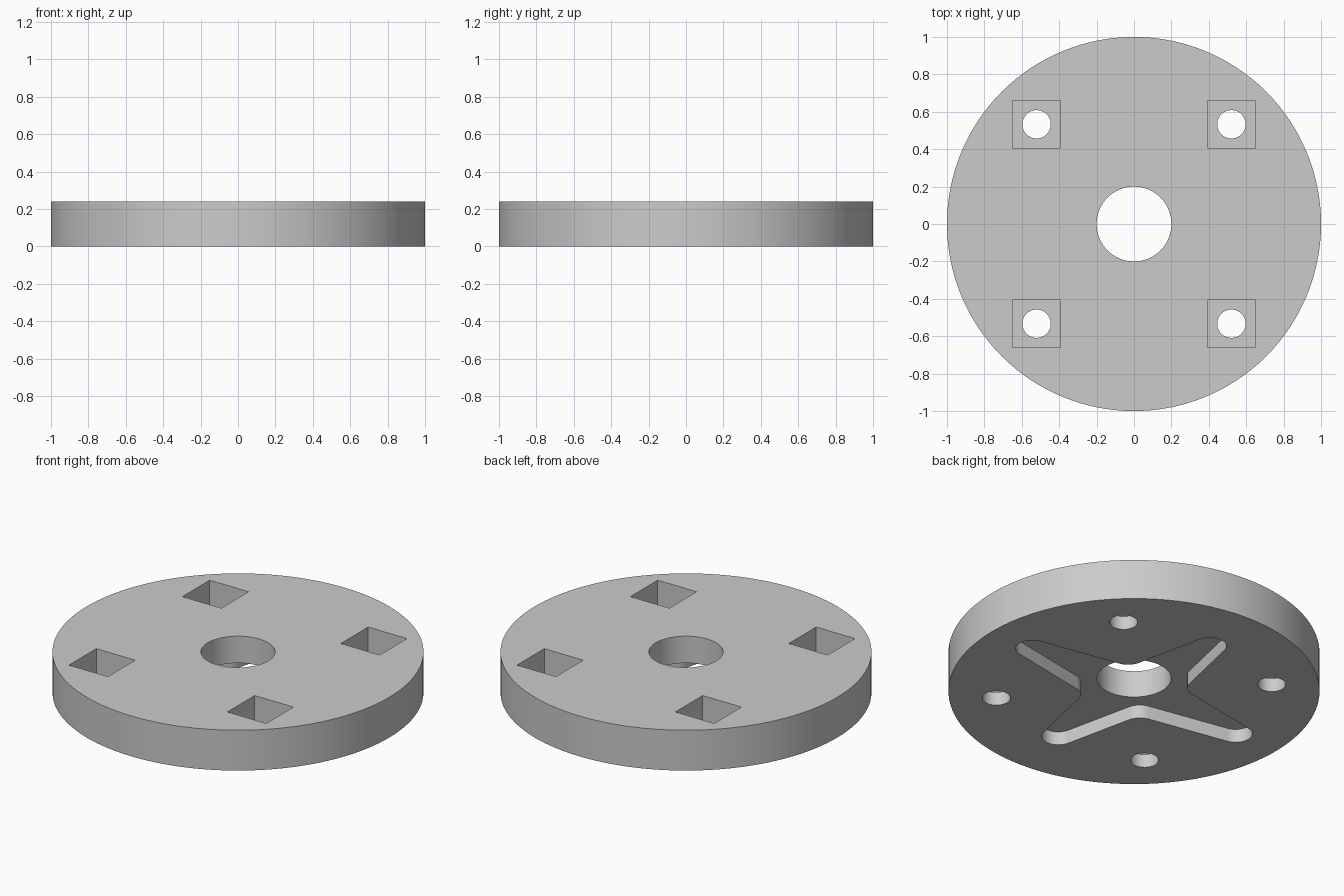
import bpy, bmesh
from math import sin, cos, pi, atan2, acos, hypot

cube = bpy.data.objects.get("Cube")
if cube:
    bpy.data.objects.remove(cube, do_unlink=True)

HEIGHT = 0.24
FLOOR = 0.08       # ceiling of the underside recess and floor of the nut pockets
OVER = 0.1         # cutter overshoot

grey = bpy.data.materials.new("plain grey")
grey.use_nodes = True
COLOUR = (0.6, 0.6, 0.6, 1)
grey.diffuse_color = COLOUR
grey.node_tree.nodes["Principled BSDF"].inputs["Base Color"].default_value = COLOUR


def circle(radius, sides, x=0, y=0):
    return [(x + radius * cos(2 * pi * i / sides), y + radius * sin(2 * pi * i / sides))
            for i in range(sides)]


def prism(name, outline, z0, z1, rounded=(), fillet=0.06):
    """Extrude an outline from z0 to z1, rounding the listed corners first."""
    bm = bmesh.new()
    verts = [bm.verts.new((x, y, z0)) for x, y in outline]
    bm.faces.new(verts)
    if rounded:
        bmesh.ops.bevel(bm, geom=[verts[i] for i in rounded], offset=fillet,
                        segments=6, profile=0.5, affect='VERTICES')
    top = bmesh.ops.extrude_face_region(bm, geom=bm.faces[:])
    for v in top["geom"]:
        if isinstance(v, bmesh.types.BMVert):
            v.co.z = z1
    bmesh.ops.recalc_face_normals(bm, faces=bm.faces[:])
    mesh = bpy.data.meshes.new(name)
    bm.to_mesh(mesh)
    bm.free()
    mesh.materials.append(grey)
    obj = bpy.data.objects.new(name, mesh)
    bpy.context.collection.objects.link(obj)
    return obj


def cross_outline(arms, tip, valley, steps=16):
    """Four tapered arms with round tips; returns the points and valley indices."""
    points, valleys = [], []
    for k in range(4):
        length, turn = arms[k % 2], k * pi / 2
        dx, dy = valley - length, valley
        tangent = atan2(dy, dx) - acos(tip / hypot(dx, dy))
        local = [(length + tip * cos(a), tip * sin(a))
                 for a in (tangent * (2 * i / steps - 1) for i in range(steps + 1))]
        local.append((valley, valley))
        points += [(x * cos(turn) - y * sin(turn), x * sin(turn) + y * cos(turn))
                   for x, y in local]
        valleys.append(len(points) - 1)
    return points, valleys


# Main round plate
disc = prism("disc", circle(1, 128), 0, HEIGHT)

# Centre bore and cross-shaped recess underneath
cutters = [prism("bore_cutter", circle(0.2, 64), -OVER, HEIGHT + OVER)]
outline, valleys = cross_outline((0.715, 0.635), 0.09, 0.19)
cutters.append(prism("cross_cutter", outline, -OVER, FLOOR, valleys))

# Square nut pockets with bolt holes
for sx in (-1, 1):
    for sy in (-1, 1):
        x, y, h = sx * 0.521, sy * 0.533, 0.128
        square = [(x - h, y - h), (x + h, y - h), (x + h, y + h), (x - h, y + h)]
        cutters.append(prism("pocket_cutter", square, FLOOR, HEIGHT + OVER))
        cutters.append(prism("bolt_cutter", circle(0.076, 32, x, y), -OVER, HEIGHT + OVER))

# Cut everything out of the plate, then drop the cutters
bpy.ops.object.select_all(action='DESELECT')
bpy.context.view_layer.objects.active = disc
disc.select_set(True)
for cutter in cutters:
    cutter.hide_render = True
    cut = disc.modifiers.new("cut", 'BOOLEAN')
    cut.operation = 'DIFFERENCE'
    cut.solver = 'EXACT'
    cut.object = cutter
    bpy.ops.object.modifier_apply(modifier=cut.name)
for cutter in cutters:
    bpy.data.objects.remove(cutter, do_unlink=True)

bpy.ops.object.shade_smooth_by_angle(angle=pi / 6)
